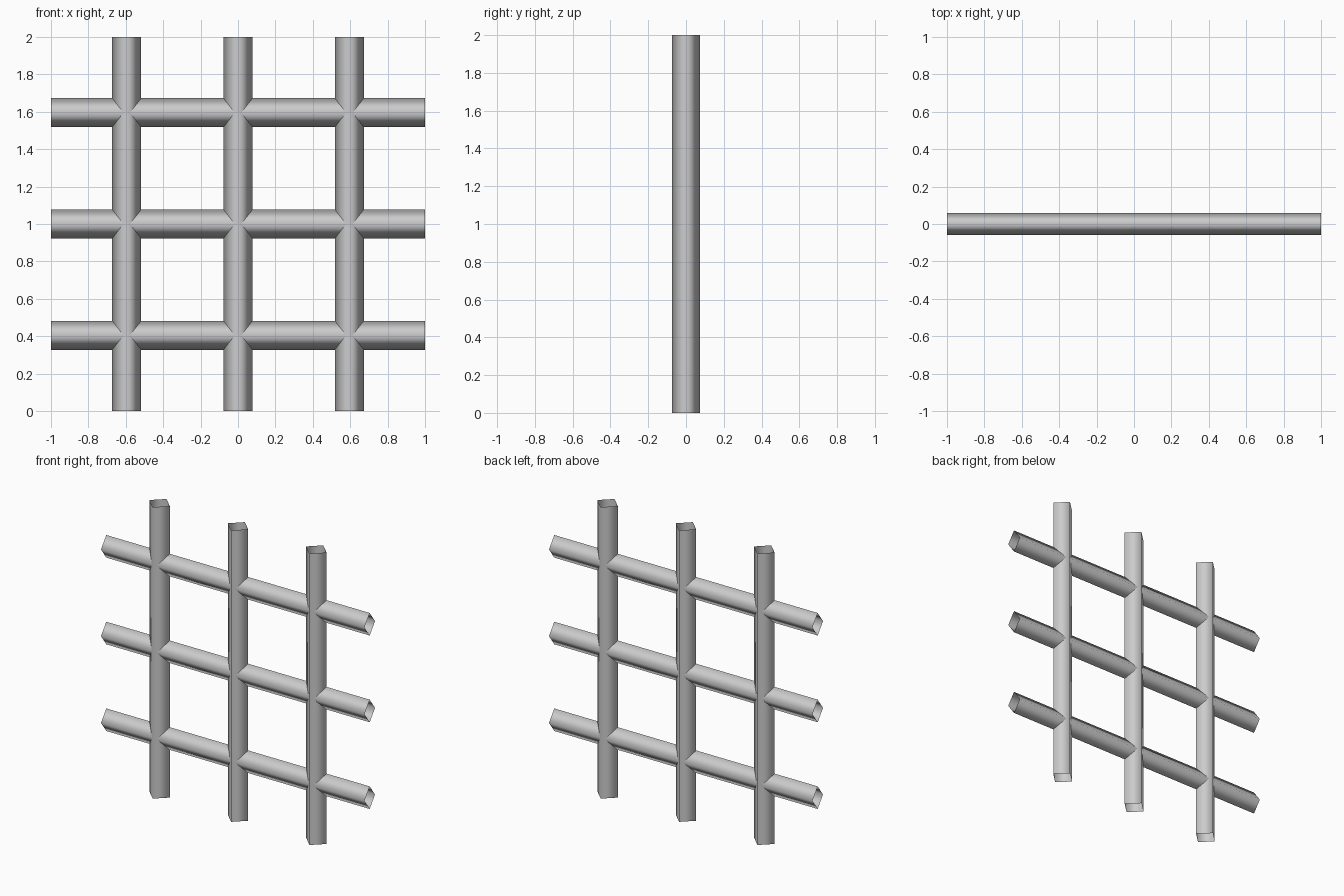
import bpy
import math
from mathutils import Matrix

cube = bpy.data.objects.get("Cube")
if cube:
    bpy.data.objects.remove(cube, do_unlink=True)

grey = bpy.data.materials.new("light grey metal")
grey.use_nodes = True
grey.diffuse_color = (0.6, 0.6, 0.6, 1)
grey.node_tree.nodes["Principled BSDF"].inputs["Base Color"].default_value = (0.6, 0.6, 0.6, 1)

SPACING = 0.595
HALF_WIDTH = 0.0775


def bar(name, location, depth, horizontal=False):
    """Open four-sided diamond tube, two units long."""
    bpy.ops.mesh.primitive_cylinder_add(vertices=4, radius=1, depth=2,
                                        end_fill_type='NOTHING', location=location)
    obj = bpy.context.object
    obj.name = name
    obj.data.transform(Matrix.Diagonal((HALF_WIDTH, depth, 1, 1)))
    if horizontal:
        obj.data.transform(Matrix.Rotation(math.pi / 2, 4, 'Y'))
    obj.data.materials.append(grey)
    bpy.ops.object.shade_smooth()


# Three uprights crossed by three slimmer rails
for side, x in (("right", -SPACING), ("middle", 0), ("left", SPACING)):
    bar(side + "_upright", (x, 0, 1), 0.074)
for level, z in (("lower", 1 - SPACING), ("middle", 1), ("upper", 1 + SPACING)):
    bar(level + "_rail", (0, 0, z), 0.0575, horizontal=True)
